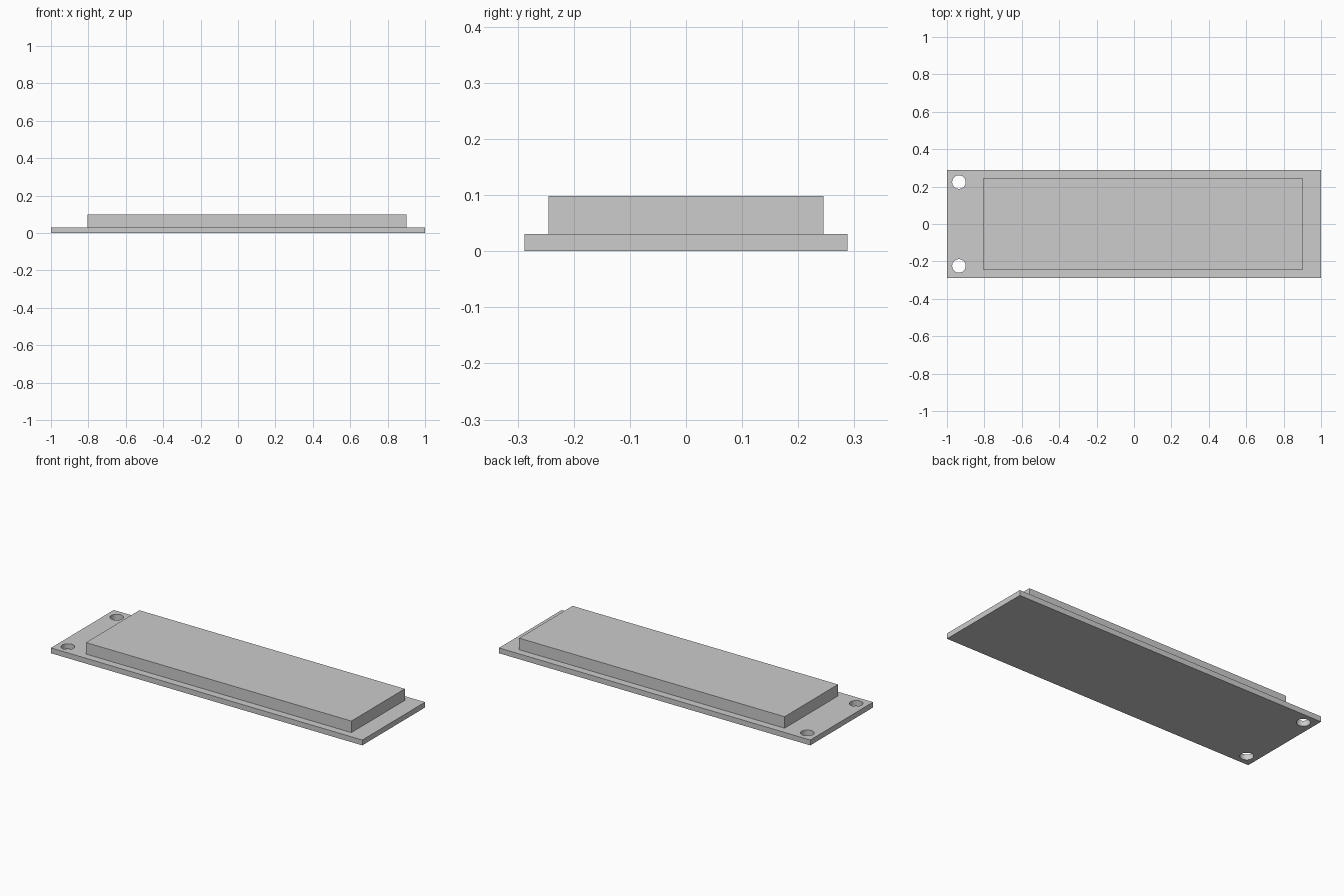
import bpy
import math

cube = bpy.data.objects.get("Cube")
if cube:
    bpy.data.objects.remove(cube, do_unlink=True)

# Single grey finish
GREY = (0.604, 0.604, 0.604, 1.0)
grey = bpy.data.materials.new("light_grey")
grey.use_nodes = True
grey.diffuse_color = GREY
grey.node_tree.nodes["Principled BSDF"].inputs["Base Color"].default_value = GREY

PLATE_TOP = 0.031
BLOCK_TOP = 0.098


def box(name, x0, x1, half_y, z0, z1):
    """Axis-aligned box, symmetric in y, with its scale baked in."""
    bpy.ops.mesh.primitive_cube_add(size=1, location=((x0 + x1) / 2, 0, (z0 + z1) / 2))
    obj = bpy.context.object
    obj.name = name
    obj.scale = (x1 - x0, 2 * half_y, z1 - z0)
    bpy.ops.object.transform_apply(location=False, rotation=False, scale=True)
    obj.data.materials.append(grey)
    return obj


# Thin base plate and the raised block on top of it
plate = box("base_plate", -1, 1, 0.288, 0, PLATE_TOP)
block = box("raised_block", -0.805, 0.9, 0.245, PLATE_TOP, BLOCK_TOP)

# Two mounting holes through the right end of the plate
for side in (-1, 1):
    bpy.ops.mesh.primitive_cylinder_add(
        vertices=48, radius=0.036, depth=0.2, location=(-0.936, side * 0.224, 0))
    cutter = bpy.context.object
    cutter.name = "hole_cutter"
    cutter.hide_render = True
    cutter.data.materials.append(grey)
    cut = plate.modifiers.new("mounting_hole", 'BOOLEAN')
    cut.operation = 'DIFFERENCE'
    cut.solver = 'EXACT'
    cut.object = cutter
    bpy.ops.object.select_all(action='DESELECT')
    plate.select_set(True)
    bpy.context.view_layer.objects.active = plate
    bpy.ops.object.modifier_apply(modifier=cut.name)
    bpy.data.objects.remove(cutter, do_unlink=True)

# Smooth hole walls, crisp edges everywhere else
bpy.ops.object.shade_smooth_by_angle(angle=math.radians(30))
